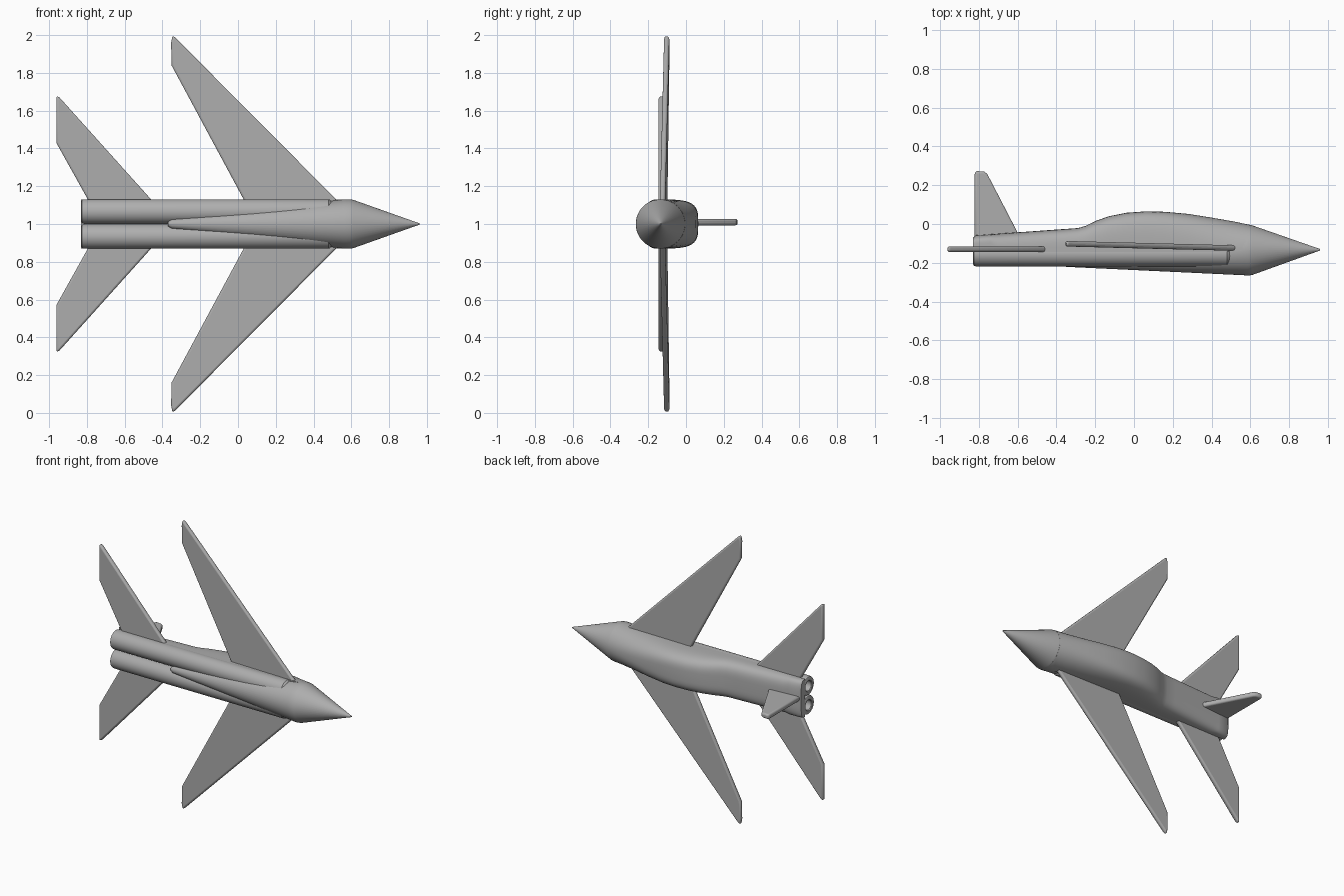
import bpy, bmesh, math

if "Cube" in bpy.data.objects:
    bpy.data.objects.remove(bpy.data.objects["Cube"])

grey = bpy.data.materials.new("light_grey")
grey.diffuse_color = (0.42, 0.42, 0.42, 1)
grey.use_nodes = True
grey.node_tree.nodes["Principled BSDF"].inputs["Base Color"].default_value = grey.diffuse_color
MID = 1.0  # height of the symmetry plane


def finish(bm, name, angle=35):
    bmesh.ops.recalc_face_normals(bm, faces=bm.faces)
    mesh = bpy.data.meshes.new(name)
    bm.to_mesh(mesh)
    bm.free()
    ob = bpy.data.objects.new(name, mesh)
    bpy.context.collection.objects.link(ob)
    mesh.materials.append(grey)
    bpy.ops.object.select_all(action='DESELECT')
    ob.select_set(True)
    bpy.context.view_layer.objects.active = ob
    bpy.ops.object.shade_smooth_by_angle(angle=math.radians(angle))
    return ob


def loft(name, rings):
    """Skin a list of closed rings and cap both ends."""
    bm = bmesh.new()
    loops = [[bm.verts.new(p) for p in r] for r in rings]
    n = len(loops[0])
    for a, b in zip(loops, loops[1:]):
        for i in range(n):
            j = (i + 1) % n
            bm.faces.new((a[i], a[j], b[j], b[i]))
    bm.faces.new(loops[0])
    bm.faces.new(loops[-1])
    return finish(bm, name)


def circle(x, y, z, r, n=48):
    return [(x, y + r * math.sin(2 * math.pi * i / n),
             z + r * math.cos(2 * math.pi * i / n)) for i in range(n)]


def panel(name, outline, thickness):
    """Thin rounded plate from a closed outline; thickness is a vector."""
    bm = bmesh.new()
    half = [t / 2 for t in thickness]
    face = bm.faces.new([bm.verts.new([c - h for c, h in zip(p, half)]) for p in outline])
    new = bmesh.ops.extrude_face_region(bm, geom=[face])["geom"]
    bmesh.ops.translate(bm, vec=thickness,
                        verts=[v for v in new if isinstance(v, bmesh.types.BMVert)])
    ob = finish(bm, name, 50)
    bev = ob.modifiers.new("round_edges", 'BEVEL')
    bev.width = 0.011
    bev.segments = 3
    bev.limit_method = 'ANGLE'
    bev.angle_limit = math.radians(60)
    return ob


# Nose cone running into the tapering belly
loft("nose_and_belly", [circle(x, y, MID, r) for x, y, r in (
    (0.96, -0.133, 0.004), (0.945, -0.133, 0.009), (0.61, -0.135, 0.128),
    (0.59, -0.135, 0.131), (0.56, -0.134, 0.130), (-0.35, -0.197, 0.024),
    (-0.37, -0.197, 0.012))])

# Upper fuselage with cockpit hump: x, top, bottom, squareness
stations = (
    (0.60, -0.005, -0.135, 2.0), (0.52, 0.012, -0.14, 2.1), (0.40, 0.033, -0.145, 2.4),
    (0.28, 0.052, -0.15, 2.9), (0.16, 0.063, -0.15, 3.5), (0.06, 0.065, -0.15, 3.8),
    (-0.04, 0.058, -0.15, 3.8), (-0.13, 0.040, -0.15, 3.8), (-0.20, 0.015, -0.15, 3.8),
    (-0.25, -0.010, -0.15, 3.8), (-0.29, -0.021, -0.15, 3.8), (-0.36, -0.026, -0.15, 3.8),
    (-0.70, -0.050, -0.15, 3.8), (-0.74, -0.053, -0.115, 3.8), (-0.815, -0.058, -0.115, 3.8),
    (-0.83, -0.070, -0.115, 3.8))


def arch(x, top, bottom, power, n=40):
    pts = []
    for i in range(n + 1):
        a = math.pi * i / n
        c, s = math.cos(a), math.sin(a)
        z = math.copysign(abs(c) ** (2 / power), c) * 0.13
        pts.append((x, bottom + (top - bottom) * max(s, 0) ** (2 / power), MID + z))
    return pts


loft("upper_fuselage", [arch(*s) for s in stations])

# Twin engine tubes with open nozzles
for side, label in ((1, "upper"), (-1, "lower")):
    z = MID + side * 0.066
    loft(label + "_engine", [circle(x, -0.154, z, r, 32) for x, r in (
        (0.50, 0.05), (0.48, 0.065), (-0.815, 0.065), (-0.826, 0.061), (-0.83, 0.053),
        (-0.83, 0.038), (-0.825, 0.034), (-0.75, 0.034))])

    # Swept main wing
    wing = [(0.655, -0.128, 0.0), (0.52, -0.124, 0.13), (-0.33, -0.102, 0.985),
            (-0.347, -0.102, 0.998), (-0.354, -0.102, 0.96), (-0.352, -0.102, 0.84),
            (0.03, -0.112, 0.13), (0.10, -0.114, 0.0)]
    panel(label + "_wing", [(x, y, MID + side * h) for x, y, h in wing], (0, 0.028, 0))

    # Swept tailplane
    tail = [(-0.34, 0.0), (-0.46, 0.13), (-0.945, 0.67), (-0.962, 0.678),
            (-0.962, 0.43), (-0.795, 0.13), (-0.72, 0.0)]
    panel(label + "_tailplane", [(x, -0.13, MID + side * h) for x, h in tail], (0, 0.03, 0))

# Upright tail fin
panel("tail_fin", [(x, y, 1.01) for x, y in (
    (-0.822, -0.10), (-0.822, 0.268), (-0.81, 0.273), (-0.772, 0.27), (-0.757, 0.258),
    (-0.60, -0.045), (-0.57, -0.10))], (0, 0, 0.034))
